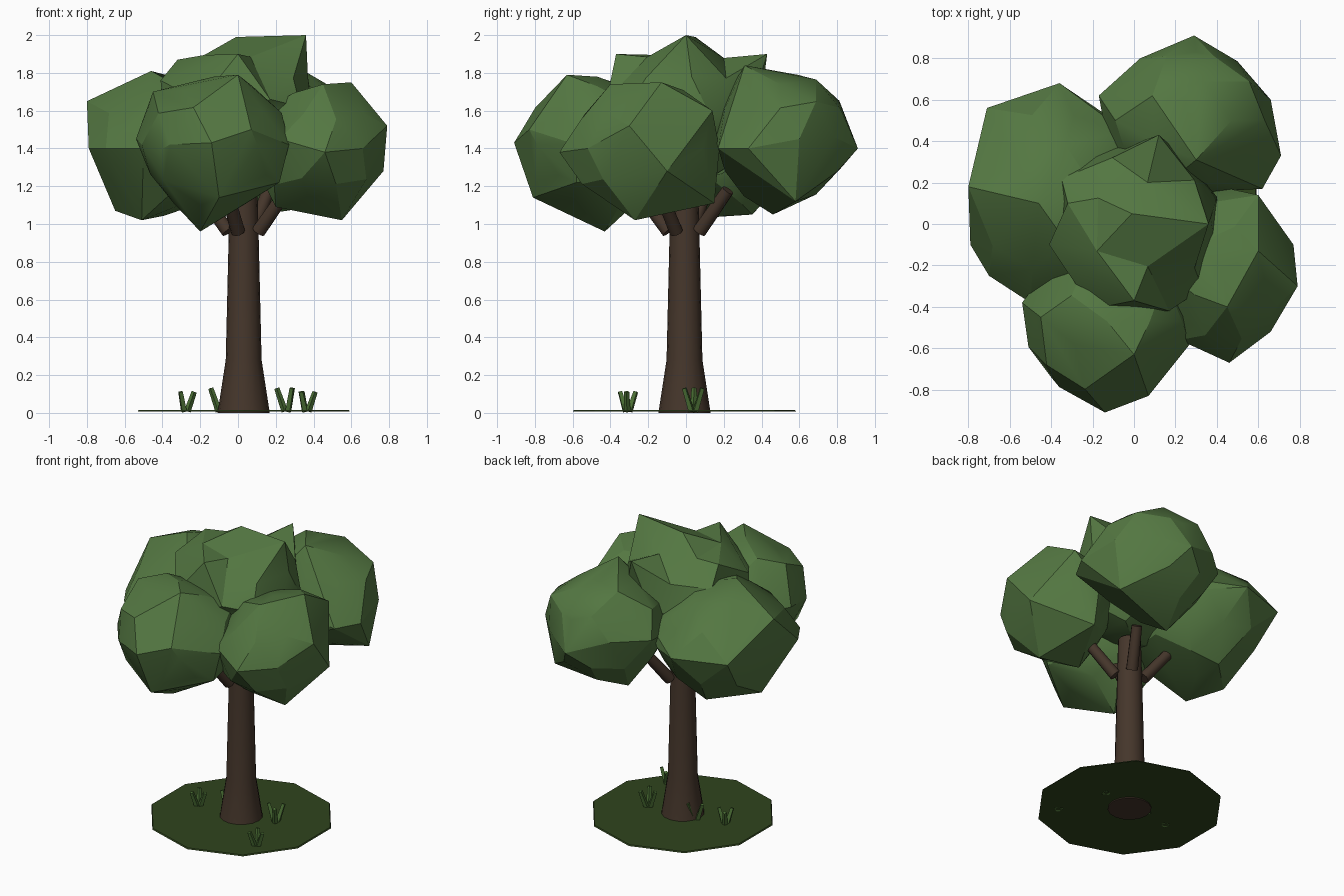
import bpy, bmesh, math, random
from mathutils import Vector

if "Cube" in bpy.data.objects:
    bpy.data.objects.remove(bpy.data.objects["Cube"])

random.seed(4)


def material(name, rgb):
    m = bpy.data.materials.new(name)
    m.diffuse_color = (*rgb, 1)
    m.use_nodes = True
    m.node_tree.nodes["Principled BSDF"].inputs["Base Color"].default_value = m.diffuse_color
    return m


LEAF = material("leaf_green", (0.088, 0.185, 0.054))
BARK = material("bark_brown", (0.06, 0.037, 0.024))
TURF = material("turf_green", (0.028, 0.058, 0.012))
BLADE = material("blade_green", (0.07, 0.16, 0.035))


def make(name, bm, mat, angle=30):
    bmesh.ops.recalc_face_normals(bm, faces=bm.faces)
    me = bpy.data.meshes.new(name)
    bm.to_mesh(me)
    bm.free()
    me.materials.append(mat)
    ob = bpy.data.objects.new(name, me)
    bpy.context.collection.objects.link(ob)
    bpy.ops.object.select_all(action='DESELECT')
    ob.select_set(True)
    bpy.context.view_layer.objects.active = ob
    bpy.ops.object.shade_smooth_by_angle(angle=math.radians(angle))
    return ob


def rod(bm, start, direction, length, r1, r2, sides):
    """Tapered rod from a start point along a direction."""
    d = Vector(direction).normalized()
    rot = d.to_track_quat('Z', 'Y').to_matrix().to_4x4()
    rot.translation = Vector(start) + d * length / 2
    bmesh.ops.create_cone(bm, cap_ends=True, segments=sides, radius1=r1,
                          radius2=r2, depth=length, matrix=rot)


def leaf_clump(name, centre, radii, corners, spiky=False):
    """Faceted clump: a jittered icosphere pulled or hulled out to its corners."""
    bm = bmesh.new()
    bmesh.ops.create_icosphere(bm, subdivisions=2, radius=1)
    for v in bm.verts:
        k = random.uniform(0.91, 1.02)
        v.co = [c + r * k * p for c, r, p in zip(centre, radii, v.co)]
    if spiky:
        free = set(bm.verts)
        for p in corners:
            v = min(free, key=lambda v: (v.co - Vector(p)).length)
            v.co = p
            free.remove(v)
    else:
        points = [v.co.copy() for v in bm.verts] + list(corners)
        bm.clear()
        for p in points:
            bm.verts.new(p)
        bmesh.ops.convex_hull(bm, input=bm.verts[:])
        bmesh.ops.delete(bm, geom=[v for v in bm.verts if not v.link_faces],
                         context='VERTS')
    make(name, bm, LEAF, 22)


# Canopy
leaf_clump("leaf_clump_top", (0, 0, 1.57), (.42, .42, .38),
           [(.36, 0, 2.0), (-.01, .05, 1.99), (.12, .43, 1.9), (0, -.37, 1.9),
            (-.32, .1, 1.87), (-.35, .22, 1.75), (-.41, -.1, 1.76), (.37, .03, 1.78),
            (.33, -.31, 1.62), (-.2, -.41, 1.65), (.17, -.42, 1.66)], spiky=True)
leaf_clump("leaf_clump_back", (.27, .5, 1.46), (.42, .38, .36),
           [(.29, .91, 1.4), (-.17, .62, 1.5), (.03, .8, 1.5), (.66, .6, 1.45),
            (.71, .33, 1.4), (.3, .31, 1.84), (.25, .59, 1.79), (.3, .83, 1.6),
            (.6, .58, 1.12), (.62, .17, 1.4), (.12, .46, 1.05)])
leaf_clump("leaf_clump_right", (.43, -.22, 1.4), (.34, .41, .36),
           [(.46, -.67, 1.38), (.79, -.3, 1.52), (.66, -.52, 1.4), (.77, -.1, 1.28),
            (.55, -.27, 1.02), (.6, -.13, 1.75), (.45, -.4, 1.74), (.6, .14, 1.6),
            (.22, -.56, 1.45), (.2, -.3, 1.09), (.45, .15, 1.11)])
leaf_clump("leaf_clump_front", (-.13, -.47, 1.42), (.4, .4, .37),
           [(-.14, -.91, 1.43), (-.2, -.43, .96), (-.1, -.81, 1.14), (-.54, -.38, 1.45),
            (-.4, -.74, 1.4), (.27, -.58, 1.42), (.07, -.83, 1.5), (0, -.63, 1.79),
            (-.45, -.45, 1.7), (.22, -.58, 1.22), (-.42, -.55, 1.22)])
leaf_clump("leaf_clump_left", (-.39, .15, 1.42), (.4, .48, .37),
           [(-.71, .56, 1.45), (-.36, .68, 1.45), (-.05, .45, 1.5), (-.8, .18, 1.65),
            (-.79, -.1, 1.4), (-.7, -.25, 1.4), (-.5, -.38, 1.4), (-.46, .1, 1.81),
            (-.51, -.1, 1.02), (-.65, .1, 1.07), (-.4, .35, 1.05)])

# Trunk: flared profile of rings
CX, CY, N = .03, -.008, 16
bm = bmesh.new()
rings = [[bm.verts.new((CX + r * math.cos(2 * math.pi * i / N),
                        CY + r * math.sin(2 * math.pi * i / N), z)) for i in range(N)]
         for r, z in [(.138, 0), (.095, .28), (.079, .95), (.072, 1.22)]]
for low, high in zip(rings, rings[1:]):
    for i in range(N):
        j = (i + 1) % N
        bm.faces.new((low[i], low[j], high[j], high[i]))
bm.faces.new(rings[-1])
bm.faces.new(rings[0][::-1])
make("trunk", bm, BARK)

# Branches reaching into the four outer clumps
for i, deg in enumerate((60, -30, -110, 155)):
    c, s = math.cos(math.radians(deg)), math.sin(math.radians(deg))
    bm = bmesh.new()
    rod(bm, (CX + .09 * c, CY + .09 * s, .96), (c * .8, s * .8, 1), .28, .038, .034, 10)
    make(f"branch_{i + 1}", bm, BARK, 45)

# Ground disc, ten sides with a corner facing front
bm = bmesh.new()
rod(bm, (CX, CY, .008), (0, 0, 1), .008, .59, .585, 10)
make("ground_disc", bm, TURF)

# Grass tufts of three leaning blades
for i, (x, y, h) in enumerate([(-.28, -.03, .11), (.26, .04, .13),
                               (.36, -.31, .11), (-.09, .02, .13)]):
    bm = bmesh.new()
    for k in range(3):
        a = 2 * math.pi * k / 3 + i
        c, s = math.cos(a), math.sin(a)
        rod(bm, (x + .012 * c, y + .012 * s, .008), (c * .35, s * .35, 1), h, .018, .014, 4)
    make(f"grass_tuft_{i + 1}", bm, BLADE)
